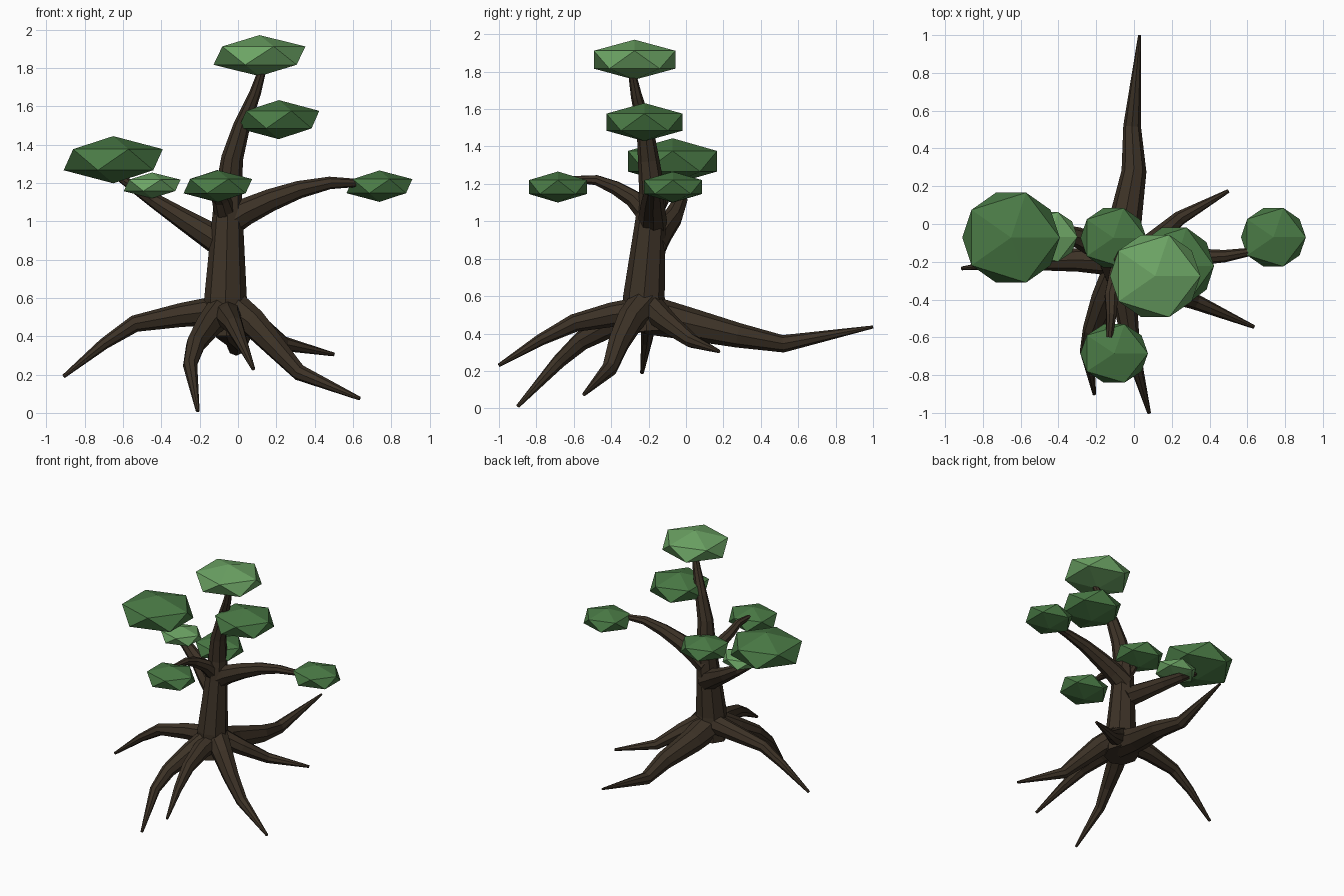
import bpy
import bmesh
import math
from mathutils import Vector

default_cube = bpy.data.objects.get("Cube")
if default_cube:
    bpy.data.objects.remove(default_cube, do_unlink=True)

SIDES = 8


def make_material(name, red, green, blue):
    material = bpy.data.materials.new(name)
    colour = (red, green, blue, 1)
    material.use_nodes = True
    material.diffuse_color = colour
    shader = next(n for n in material.node_tree.nodes if n.type == "BSDF_PRINCIPLED")
    shader.inputs["Base Color"].default_value = colour
    shader.inputs["Roughness"].default_value = 0.9
    return material


bark = make_material("dark bark brown", .045, .031, .019)
dark_green = make_material("dark leaf green", .068, .195, .06)
light_green = make_material("light leaf green", .15, .37, .128)


def finish(name, mesh_data, material):
    """Turn a bmesh into a flat shaded object with one material."""
    bmesh.ops.recalc_face_normals(mesh_data, faces=mesh_data.faces)
    mesh = bpy.data.meshes.new(name)
    mesh_data.to_mesh(mesh)
    mesh_data.free()
    mesh.materials.append(material)
    part = bpy.data.objects.new(name, mesh)
    bpy.context.scene.collection.objects.link(part)
    return part


def limb(name, start_radius, end_radius, *path):
    """Sweep a faceted tube along a path, tapering evenly with its length."""
    points = [Vector(point) for point in path]
    lengths = [0]
    for before, after in zip(points, points[1:]):
        lengths.append(lengths[-1] + (after - before).length)
    mesh_data = bmesh.new()
    rings = []
    previous_direction = None
    for index, point in enumerate(points):
        # The ring lies across the average direction of its neighbours
        ahead = points[min(index + 1, len(points) - 1)]
        behind = points[max(index - 1, 0)]
        direction = (ahead - behind).normalized()
        if previous_direction is None:
            side = direction.orthogonal().normalized()
        else:
            side = previous_direction.rotation_difference(direction) @ side
        previous_direction = direction
        other = direction.cross(side)
        share = lengths[index] / lengths[-1]
        radius = start_radius + (end_radius - start_radius) * share
        ring = []
        for step in range(SIDES):
            angle = math.tau * step / SIDES
            offset = side * math.cos(angle) + other * math.sin(angle)
            ring.append(mesh_data.verts.new(point + offset * radius))
        rings.append(ring)
    for lower, upper in zip(rings, rings[1:]):
        for step in range(SIDES):
            following = (step + 1) % SIDES
            mesh_data.faces.new((lower[step], lower[following], upper[following], upper[step]))
    mesh_data.faces.new(rings[0])
    mesh_data.faces.new(rings[-1])
    return finish(name, mesh_data, bark)


def leaf_clump(name, material, centre, width, depth, height):
    """A flattened twenty-sided ball; sizes are half extents of the full ball."""
    mesh_data = bmesh.new()
    bmesh.ops.create_icosphere(mesh_data, subdivisions=1, radius=1)
    bmesh.ops.scale(mesh_data, vec=(width, depth, height), verts=mesh_data.verts)
    bmesh.ops.translate(mesh_data, vec=centre, verts=mesh_data.verts)
    return finish(name, mesh_data, material)


# Trunk, leaning and thinning up to the crown
limb("trunk", .125, .02,
     (-.06, -.21, .41), (-.065, -.225, .6), (-.055, -.19, 1), (-.05, -.18, 1.15),
     (-.03, -.2, 1.33), (.02, -.22, 1.5), (.09, -.265, 1.67), (.13, -.29, 1.8))

# Roots spreading around the trunk
limb("right_root", .08, .01,
     (-.06, -.2, .54), (-.3, -.19, .51), (-.54, -.2, .465), (-.7, -.21, .36), (-.91, -.235, .19))
limb("front_right_root", .085, .01,
     (-.08, -.24, .54), (-.16, -.4, .45), (-.22, -.56, .36), (-.25, -.68, .25), (-.21, -.9, .01))
limb("front_root", .08, .01,
     (-.06, -.22, .52), (-.05, -.4, .5), (-.02, -.6, .455), (.02, -.78, .365), (.08, -1, .23))
limb("front_left_root", .09, .01,
     (-.04, -.22, .56), (.08, -.3, .47), (.19, -.36, .35), (.32, -.41, .21), (.635, -.545, .075))
limb("back_left_root", .075, .01,
     (-.03, -.19, .54), (.1, -.1, .46), (.24, .03, .36), (.5, .175, .305))
limb("back_root", .105, .008,
     (-.06, -.2, .5), (-.05, 0, .455), (0, .28, .39), (-.01, .52, .345), (.03, 1, .435))

# Branches
limb("left_branch", .08, .018,
     (-.06, -.18, .99), (.04, -.18, 1.05), (.17, -.18, 1.11), (.32, -.175, 1.165),
     (.48, -.17, 1.2), (.66, -.14, 1.2))
limb("right_branch", .08, .02,
     (-.06, -.18, .87), (-.18, -.13, .945), (-.3, -.07, 1.02), (-.44, -.03, 1.11), (-.62, -.05, 1.23))
limb("front_branch", .06, .018,
     (-.06, -.19, 1.02), (-.09, -.28, 1.12), (-.12, -.38, 1.18), (-.12, -.48, 1.22), (-.13, -.6, 1.225))
limb("back_twig", .045, .02,
     (-.06, -.18, 1.03), (-.09, -.13, 1.1), (-.11, -.08, 1.18))

# Leaf clumps
leaf_clump("crown_leaves", light_green, (.112, -.275, 1.864), .268, .256, .107)
leaf_clump("upper_leaves", dark_green, (.213, -.222, 1.53), .236, .239, .102)
leaf_clump("large_right_leaves", dark_green, (-.651, -.072, 1.321), .289, .28, .123)
leaf_clump("small_right_leaves", light_green, (-.448, -.068, 1.187), .166, .155, .067)
leaf_clump("back_leaves", dark_green, (-.109, -.073, 1.183), .195, .185, .084)
leaf_clump("left_leaves", dark_green, (.738, -.07, 1.183), .192, .182, .082)
leaf_clump("front_leaves", dark_green, (-.105, -.685, 1.183), .2, .182, .083)
